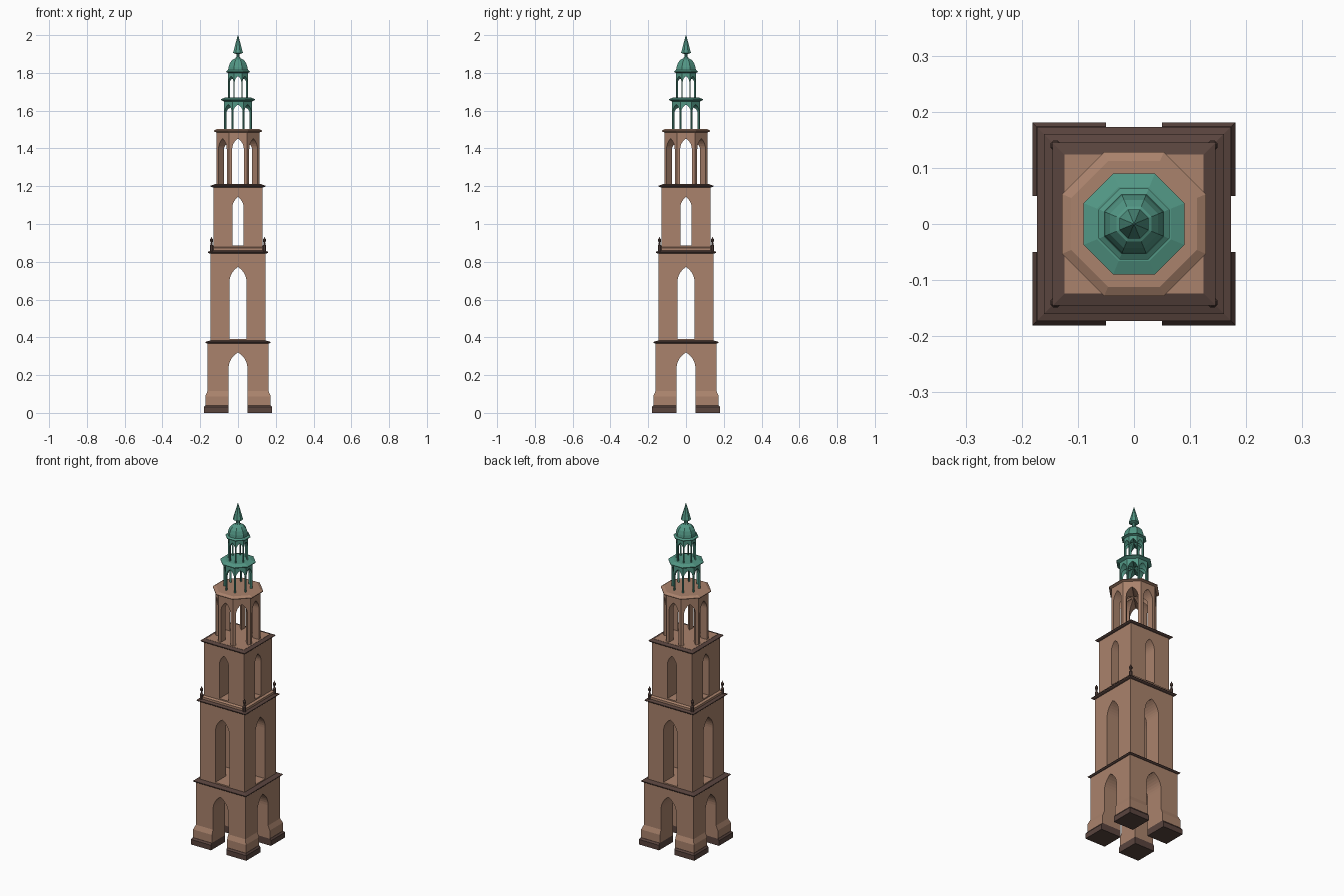
import bpy, bmesh, math
from math import pi, cos, sin, asin

if "Cube" in bpy.data.objects:
    bpy.data.objects.remove(bpy.data.objects["Cube"])


def material(name, rgb):
    m = bpy.data.materials.new(name)
    m.diffuse_color = (*rgb, 1)
    m.use_nodes = True
    m.node_tree.nodes["Principled BSDF"].inputs["Base Color"].default_value = m.diffuse_color
    return m


BROWN = material("brown_brick", (0.40, 0.225, 0.15))
DARK = material("dark_stone", (0.10, 0.058, 0.048))
GREEN = material("green_copper", (0.085, 0.31, 0.235))


def make_object(name, bm, mat):
    bmesh.ops.recalc_face_normals(bm, faces=bm.faces)
    me = bpy.data.meshes.new(name)
    bm.to_mesh(me)
    bm.free()
    ob = bpy.data.objects.new(name, me)
    bpy.context.collection.objects.link(ob)
    if mat:
        me.materials.append(mat)
    return ob


def stack(name, n, profile, mat, at=(0, 0)):
    """Loft of n-sided rings; profile is (flat-side half width, z)."""
    bm = bmesh.new()
    rings = []
    for a, z in profile:
        r = a / cos(pi / n)
        rings.append([bm.verts.new((at[0] + r * cos(2 * pi * (i + .5) / n),
                                    at[1] + r * sin(2 * pi * (i + .5) / n), z))
                      for i in range(n)])
    for lo, hi in zip(rings, rings[1:]):
        for i in range(n):
            j = (i + 1) % n
            bm.faces.new((lo[i], lo[j], hi[j], hi[i]))
    bm.faces.new(rings[0][::-1])
    bm.faces.new(rings[-1])
    return make_object(name, bm, mat)


def arch_cutter(w, z0, spring, apex, angle):
    """Pointed-arch tunnel right through the tower."""
    h = apex - spring
    R = (w * w + h * h) / (2 * w)
    t1 = asin(h / R)
    arc = [(w - R + R * cos(t1 * k / 7), spring + R * sin(t1 * k / 7)) for k in range(7)]
    pts = [(w, z0)] + arc + [(0, apex)] + [(-x, z) for x, z in arc[::-1]] + [(-w, z0)]
    bm = bmesh.new()
    c, s = cos(angle), sin(angle)
    ends = [[bm.verts.new((x * c - y * s, x * s + y * c, z)) for x, z in pts]
            for y in (-.4, .4)]
    bm.faces.new(ends[0])
    bm.faces.new(ends[1][::-1])
    for i in range(len(pts)):
        j = (i + 1) % len(pts)
        bm.faces.new((ends[0][i], ends[0][j], ends[1][j], ends[1][i]))
    return make_object("arch_cutter", bm, None)


def cut_arches(ob, count, w, z0, spring, apex):
    cutters = [arch_cutter(w, z0, spring, apex, pi * k / count) for k in range(count)]
    for cu in cutters:
        m = ob.modifiers.new("arch", 'BOOLEAN')
        m.operation, m.solver, m.object = 'DIFFERENCE', 'EXACT', cu
    bpy.context.view_layer.update()
    dg = bpy.context.evaluated_depsgraph_get()
    me = bpy.data.meshes.new_from_object(ob.evaluated_get(dg))
    ob.modifiers.clear()
    mat = ob.data.materials[0]
    ob.data = me
    me.materials.clear()
    me.materials.append(mat)
    for p in me.polygons:
        p.material_index = 0
    for cu in cutters:
        bpy.data.objects.remove(cu)


# Base: four corner piers on dark plinths, joined by arches
plinth = stack("plinth", 4, [(.181, 0), (.181, .03), (.174, .04)], DARK)
cut_arches(plinth, 2, .05, -.1, .23, .32)
base = stack("base_tier", 4, [(.173, .04), (.173, .088), (.162, .115), (.162, .37)], BROWN)
cut_arches(base, 2, .05, -.1, .235, .32)

# Square tiers with tall pointed windows
second = stack("second_tier", 4, [(.146, .375), (.146, .845)], BROWN)
cut_arches(second, 2, .046, .39, .69, .772)
third = stack("third_tier", 4, [(.131, .855), (.131, 1.2)], BROWN)
cut_arches(third, 2, .03, .885, 1.085, 1.143)
stack("gallery_step", 4, [(.143, .852), (.143, .872), (.131, .878)], BROWN)

# Dark cornices between the square tiers
for name, a, inner, z in (("lower_cornice", .173, .146, .365),
                          ("middle_cornice", .160, .140, .842),
                          ("upper_cornice", .145, .123, 1.192)):
    stack(name, 4, [(inner + .004, z), (a - .004, z + .004), (a, z + .008),
                    (a, z + .011), (inner, z + .018)], DARK)
stack("roof_deck", 4, [(.124, 1.2), (.124, 1.211)], BROWN)

# Small corner finials on the gallery
for sx in (-1, 1):
    for sy in (-1, 1):
        stack("corner_finial", 8,
              [(.009, .855), (.009, .885), (.005, .89), (.004, .902), (.008, .908),
               (.008, .918), (.003, .924), (.001, .932)], DARK, (.14 * sx, .14 * sy))

# Eight-sided lanterns: brick, then two copper ones
for name, a, z0, z1, w, spring, apex, mat in (
        ("brick_lantern", .115, 1.205, 1.49, .031, 1.395, 1.452, BROWN),
        ("lower_copper_lantern", .073, 1.5, 1.657, .025, 1.59, 1.632, GREEN),
        ("upper_copper_lantern", .052, 1.66, 1.805, .0175, 1.75, 1.783, GREEN)):
    cut_arches(stack(name, 8, [(a, z0), (a, z1)], mat), 4, w, z0 - .05, spring, apex)

# Lantern cornices
stack("brick_lantern_cornice", 8,
      [(.112, 1.484), (.128, 1.49), (.128, 1.494), (.112, 1.503)], BROWN)
stack("lower_copper_cornice", 8,
      [(.072, 1.648), (.09, 1.657), (.09, 1.661), (.066, 1.67)], GREEN)
stack("upper_copper_cornice", 8,
      [(.05, 1.798), (.063, 1.804), (.063, 1.808), (.053, 1.815)], GREEN)

# Dome and spire
stack("dome", 8, [(.053, 1.812), (.05, 1.832), (.043, 1.852), (.031, 1.868),
                  (.014, 1.877), (.009, 1.885), (.009, 1.91)], GREEN)
stack("spire", 8, [(.010, 1.9), (.026, 1.906), (.016, 1.945), (.001, 2.0)], GREEN)
